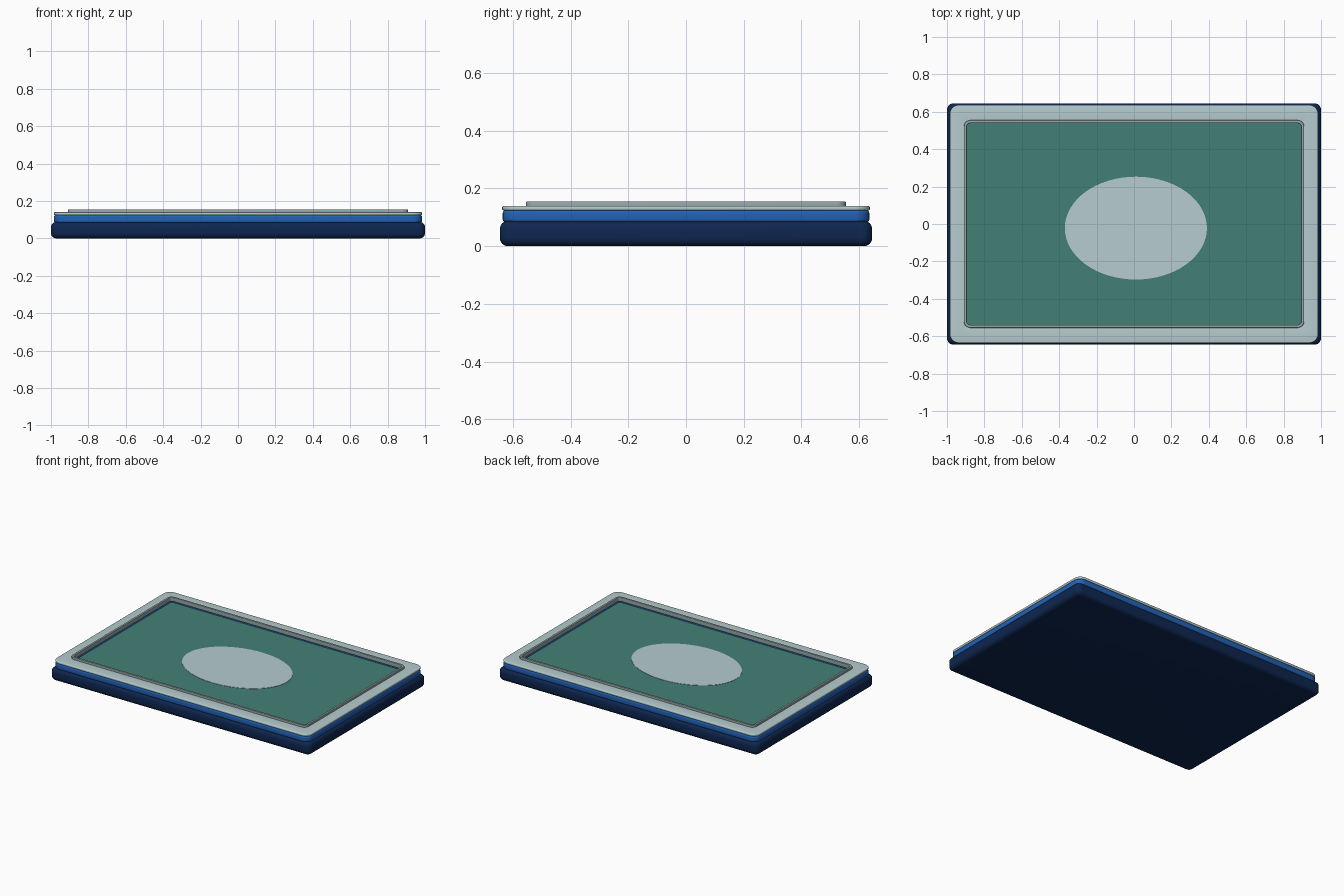
import bpy, bmesh, math

if "Cube" in bpy.data.objects:
    bpy.data.objects.remove(bpy.data.objects["Cube"])


def lin(c):
    c /= 255
    return c / 12.92 if c <= 0.04045 else ((c + 0.055) / 1.055) ** 2.4


def material(name, r, g, b):
    m = bpy.data.materials.new(name)
    m.diffuse_color = (lin(r), lin(g), lin(b), 1)
    m.use_nodes = True
    m.node_tree.nodes["Principled BSDF"].inputs["Base Color"].default_value = m.diffuse_color
    return m


navy = material("navy", 14, 38, 80)
blue = material("blue", 34, 98, 182)
pale = material("pale grey", 182, 204, 206)
grey = material("rim grey", 150, 168, 168)
green = material("teal green", 66, 128, 118)


def finish(name, bm, mat):
    bmesh.ops.recalc_face_normals(bm, faces=bm.faces)
    me = bpy.data.meshes.new(name)
    bm.to_mesh(me)
    bm.free()
    me.materials.append(mat)
    ob = bpy.data.objects.new(name, me)
    bpy.context.collection.objects.link(ob)
    bpy.context.view_layer.objects.active = ob
    ob.select_set(True)
    bpy.ops.object.shade_smooth_by_angle(angle=math.radians(35))
    ob.select_set(False)


def rounded_rect(hx, hy, r, z, n=6):
    pts = []
    for k, (sx, sy) in enumerate([(1, 1), (-1, 1), (-1, -1), (1, -1)]):
        for i in range(n + 1):
            a = math.pi / 2 * (k + i / n)
            pts.append((sx * (hx - r) + r * math.cos(a),
                        sy * (hy - r) + r * math.sin(a), z))
    return pts


def sweep(name, hx, hy, r, profile, mat, ring):
    """Sweep (inset, z) points round a rounded rectangle; ring closes the profile."""
    bm = bmesh.new()
    loops = [[bm.verts.new(p) for p in rounded_rect(hx - d, hy - d, max(r - d, 0.006), z)]
             for d, z in profile]
    n = len(loops[0])
    for i in range(len(loops) if ring else len(loops) - 1):
        a, b = loops[i], loops[(i + 1) % len(loops)]
        for j in range(n):
            bm.faces.new((a[j], a[(j + 1) % n], b[(j + 1) % n], b[j]))
    if not ring:
        bm.faces.new(loops[0])
        bm.faces.new(loops[-1])
    finish(name, bm, mat)


def soft_edge(z0, z1, b, n=4):
    """Outer edge profile, rounded at bottom and top."""
    q = [math.pi / 2 * i / n for i in range(n + 1)]
    return ([(b - b * math.sin(a), z0 + b - b * math.cos(a)) for a in q] +
            [(b - b * math.cos(a), z1 - b + b * math.sin(a)) for a in q])


def frame_profile(z0, z1, b, width):
    outer = soft_edge(z0, z1, b)
    return outer + [(width - d, z) for d, z in reversed(outer)]


# base slab
sweep("base", 1.0, 0.645, 0.035, soft_edge(0, 0.088, 0.028), navy, False)
# blue tray ring and pale top frame
sweep("blue_border", 0.985, 0.635, 0.05, frame_profile(0.082, 0.126, 0.012, 0.09), blue, True)
sweep("top_frame", 0.985, 0.637, 0.05, frame_profile(0.124, 0.14, 0.006, 0.09), pale, True)
# thin raised rim round the opening
sweep("inner_rim", 0.91, 0.555, 0.035, frame_profile(0.126, 0.155, 0.004, 0.016), grey, True)
# recessed panel
sweep("panel", 0.9, 0.545, 0.02, [(0, 0.08), (0, 0.117)], green, False)

# oval inlay on the panel
bm = bmesh.new()
bmesh.ops.create_cone(bm, cap_ends=True, segments=64, radius1=1, radius2=1, depth=1)
for v in bm.verts:
    v.co = (v.co.x * 0.38 + 0.01, v.co.y * 0.275 - 0.022, 0.117 + v.co.z * 0.004)
finish("oval_inlay", bm, pale)
